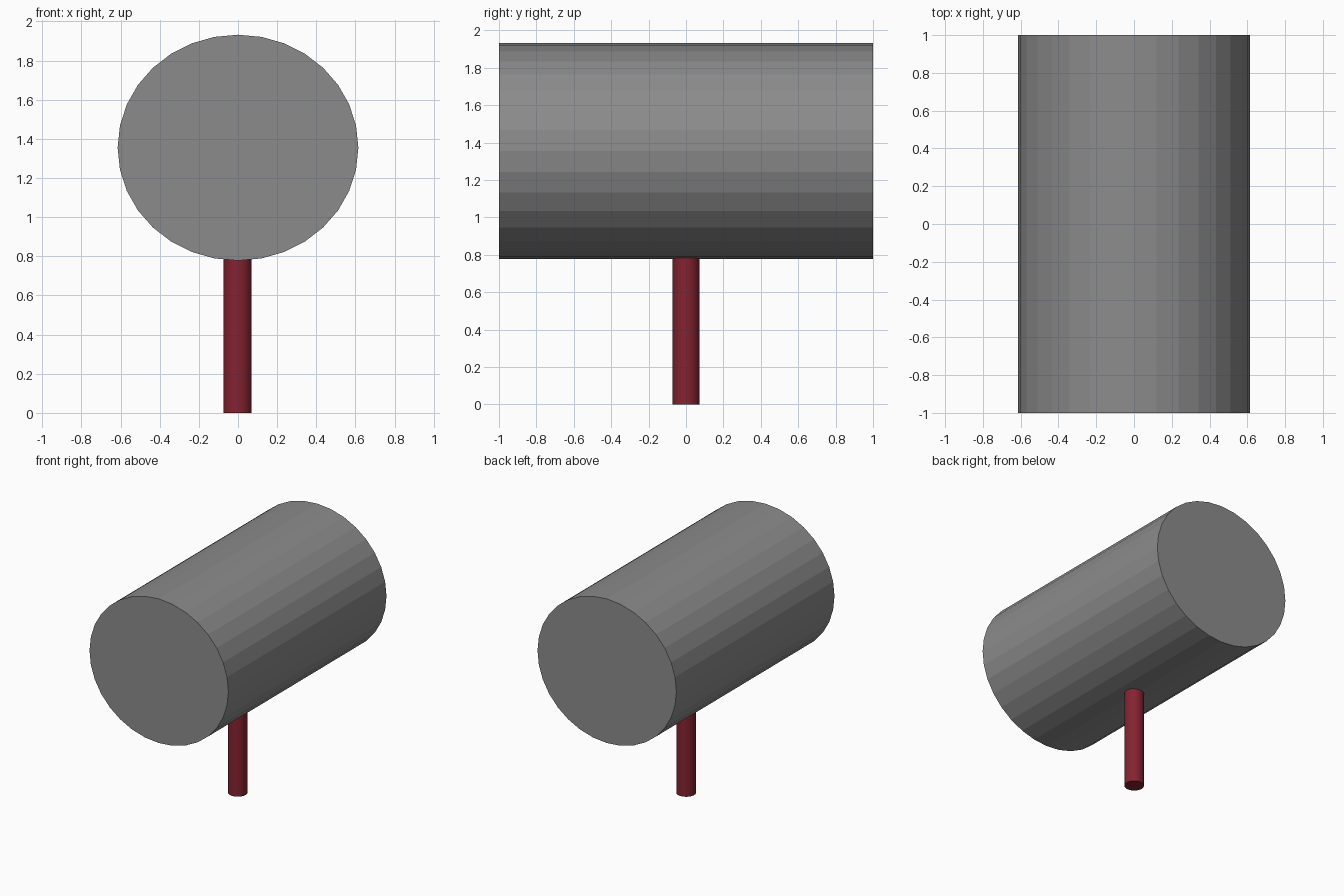
import bpy, math

if "Cube" in bpy.data.objects:
    bpy.data.objects.remove(bpy.data.objects["Cube"])


def material(name, rgb):
    m = bpy.data.materials.new(name)
    m.diffuse_color = (*rgb, 1)
    m.use_nodes = True
    m.node_tree.nodes["Principled BSDF"].inputs["Base Color"].default_value = m.diffuse_color
    return m


def cylinder(name, radius, depth, centre, rotation, scale, mat):
    bpy.ops.mesh.primitive_cylinder_add(vertices=32, radius=radius, depth=depth,
                                        location=centre, rotation=rotation)
    ob = bpy.context.object
    ob.name = name
    ob.scale = scale
    ob.data.materials.append(mat)
    bpy.ops.object.transform_apply(location=False, rotation=True, scale=True)
    return ob


grey = material("grey", (0.26, 0.26, 0.26))
dark_red = material("dark red", (0.23, 0.017, 0.03))

# Slightly flattened, faceted head lying along y
cylinder("mallet_head", 1, 2, (0, 0, 1.355), (math.pi / 2, 0, 0),
         (0.615, 0.577, 1), grey)

# Round upright handle, its top just seated in the head
cylinder("handle", 0.072, 0.785, (-0.002, 0, 0.3925), (0, 0, 0), (1, 1, 1), dark_red)
